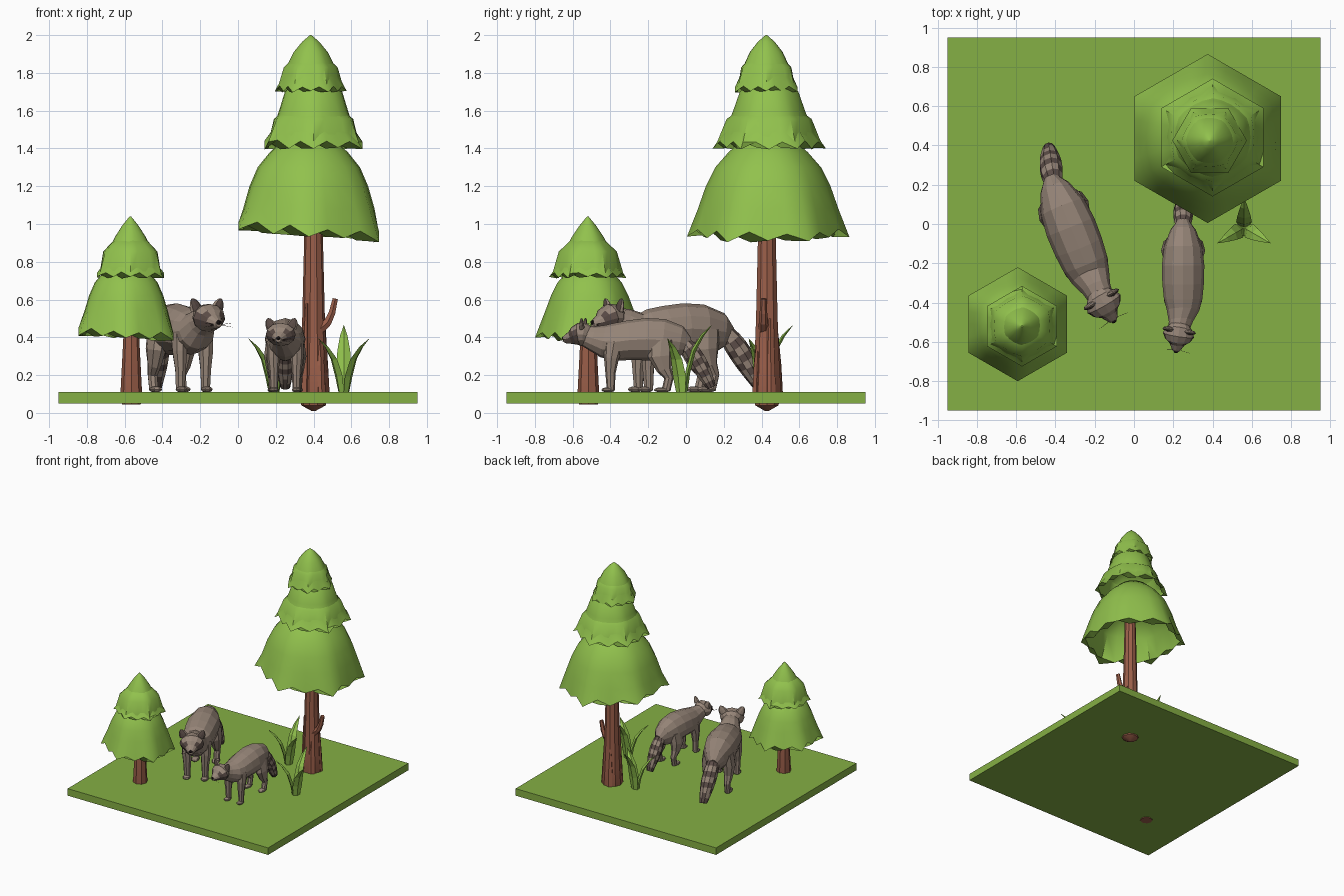
import bpy, bmesh, math, random
from math import sin, cos, pi, radians
from mathutils import Matrix, Vector

random.seed(4)
if "Cube" in bpy.data.objects:
    bpy.data.objects.remove(bpy.data.objects["Cube"])


def material(name, r, g, b):
    m = bpy.data.materials.new(name)
    m.use_nodes = True
    col = [(c / 255) ** 2.2 for c in (r, g, b)] + [1]
    m.diffuse_color = col
    m.node_tree.nodes["Principled BSDF"].inputs["Base Color"].default_value = col
    return m


leaf = material("leaf green", 144, 192, 78)
grass = material("ground green", 132, 174, 70)
bark = material("bark brown", 154, 95, 75)
fur = material("taupe fur", 150, 133, 120)
dark = material("dark fur", 92, 78, 73)
black = material("black", 35, 30, 30)


def place(name, bm, mats, matrix=Matrix(), smooth=None, rule=None):
    """Turn a bmesh into an object; rule(face) gives the material slot."""
    bmesh.ops.recalc_face_normals(bm, faces=bm.faces)
    bm.normal_update()
    for f in bm.faces:
        f.smooth = smooth is not None
        if rule:
            f.material_index = int(rule(f))
    bm.transform(matrix)
    me = bpy.data.meshes.new(name)
    bm.to_mesh(me)
    bm.free()
    for m in mats:
        me.materials.append(m)
    if smooth is not None:
        me.set_sharp_from_angle(angle=radians(smooth))
    ob = bpy.data.objects.new(name, me)
    bpy.context.collection.objects.link(ob)
    return ob


def skin(rings):
    """Join rings of points into a closed skin with capped ends."""
    bm = bmesh.new()
    rows = [[bm.verts.new(p) for p in ring] for ring in rings]
    n = len(rows[0])
    for a, b in zip(rows, rows[1:]):
        for i in range(n):
            j = (i + 1) % n
            bm.faces.new((a[i], a[j], b[j], b[i]))
    bm.faces.new(rows[0])
    bm.faces.new(rows[-1])
    return bm


def loft(sections, sides=12):
    """Elliptical sections (x, y, z, half width, half depth) along a path."""
    pts = [Vector(s[:3]) for s in sections]
    rings = []
    for k, s in enumerate(sections):
        tangent = pts[min(k + 1, len(pts) - 1)] - pts[max(k - 1, 0)]
        depth = tangent.cross(Vector((1, 0, 0))).normalized()
        rings.append([pts[k] + Vector((s[3] * cos(a), 0, 0)) + depth * s[4] * sin(a)
                      for a in (2 * pi * i / sides for i in range(sides))])
    return skin(rings)


def ball(x, y, z, sx, sy, sz):
    bm = bmesh.new()
    bmesh.ops.create_uvsphere(bm, u_segments=8, v_segments=6, radius=1)
    bm.transform(Matrix.Translation((x, y, z)) @ Matrix.Diagonal((sx, sy, sz, 1)))
    return bm


def turn(deg, axis="Z"):
    return Matrix.Rotation(radians(deg), 4, axis)


def at(x, y, z):
    return Matrix.Translation((x, y, z))


# Ground slab
bm = bmesh.new()
bmesh.ops.create_cube(bm, size=1)
place("ground", bm, [grass], at(0, 0, .08) @ Matrix.Diagonal((1.9, 1.9, .06, 1)))


# Foliage: round dome flaring to a jagged six-sided hem, hollow below
def tier(name, x, y, dome, rim, rim_z, jag, phase=30, tilt=0):
    n = 24
    angles = [2 * pi * i / n for i in range(n)]

    def hexed(a, blend):
        k = (a - radians(phase)) % (pi / 3) - pi / 6
        return 1 - blend * (1 - cos(pi / 6) / cos(k))

    def ring(r, z, blend):
        return [(r * hexed(a, blend) * cos(a), r * hexed(a, blend) * sin(a), z) for a in angles]

    rings = [ring(r, z, .6 * k / len(dome)) for k, (r, z) in enumerate(dome)]
    outer, inner = [], []
    for i, (px, py, pz) in enumerate(ring(rim, rim_z, 1)):
        wave = jag * (1 if i % 2 else -1) * random.uniform(.6, 1.2)
        outer.append((px, py, pz + wave + tilt * px))
        inner.append((px * .92, py * .92, pz - wave * .8 - .005 + tilt * px))
    height = dome[0][1] - rim_z
    rings += [outer, inner, ring(rim * .75, rim_z + height * .4, .5),
              ring(rim * .35, rim_z + height * .65, 0)]
    place(name, skin(rings), [leaf], at(x, y, 0), 50)


tier("tall_tree_lower_foliage", .375, .435,
     [(.12, 1.46), (.21, 1.38), (.28, 1.3), (.33, 1.2), (.372, 1.08)], .43, .96, .025, tilt=-.08)
tier("tall_tree_middle_foliage", .4, .44,
     [(.09, 1.76), (.155, 1.7), (.19, 1.6), (.23, 1.5)], .3, 1.42, .022)
tier("tall_tree_top_foliage", .385, .425,
     [(.004, 2), (.045, 1.965), (.09, 1.91), (.125, 1.84), (.155, 1.77)], .19, 1.715, .016, phase=0)
tier("small_tree_lower_foliage", -.592, -.51,
     [(.1, .77), (.17, .69), (.205, .62), (.235, .54)], .29, .415, .02, tilt=-.06)
tier("small_tree_top_foliage", -.57, -.52,
     [(.004, 1.04), (.045, .99), (.085, .93), (.12, .86), (.15, .79)], .205, .73, .014)

# Trunks
place("tall_tree_trunk", loft([(0, 0, .01, .01, .01), (0, 0, .04, .065, .065), (0, 0, .11, .08, .08),
                               (0, 0, .25, .07, .07), (0, 0, .5, .06, .06), (0, 0, .95, .049, .049),
                               (0, 0, 1.3, .04, .04)], 10), [bark], at(.4, .428, 0), 35)
place("small_tree_trunk", loft([(0, 0, .045, .05, .05), (0, 0, .11, .057, .057), (0, 0, .4, .042, .042),
                                (0, 0, .65, .035, .035)], 8), [bark], at(-.565, -.517, 0), 35)
place("tall_tree_branch", loft([(0, .03, .44, .03, .03), (0, .075, .48, .024, .024),
                                (0, .098, .53, .02, .02), (0, .115, .605, .016, .016)], 6),
      [bark], at(.4, .41, 0) @ turn(-90))
for i, (angle, top) in enumerate([(20, .42), (140, .58), (215, .38), (290, .5)]):
    place(f"bark_ridge_{i + 1}", loft([(0, .075, .09, .025, .014), (0, .068, .25, .022, .012),
                                       (0, .056, top, .008, .008)], 5), [bark],
          at(.4, .428, 0) @ turn(angle))

# Grass clumps of three arching blades
for c, (x, y) in enumerate([(.56, -.02), (.19, .41)]):
    for b, (angle, tall) in enumerate([(0, 1.12), (120, .9), (240, .9)]):
        blade = loft([(0, .015, 0, .028, .012), (0, .03, .1, .04, .013), (0, .06, .2, .034, .012),
                      (0, .105, .27, .02, .008), (0, .155, .32, .001, .001)], 4)
        place(f"grass_clump_{c + 1}_blade_{b + 1}", blade, [leaf],
              at(x, y, .105) @ turn(angle) @ Matrix.Diagonal((1, 1, tall, 1)))


# Raccoons, facing -y in their own space
def raccoon(tag, origin, heading, size, head_at, head_yaw, tail_bend):
    base = at(*origin) @ turn(heading) @ Matrix.Scale(size, 4)

    def part(name, bm, mats=(fur,), matrix=Matrix(), rule=None):
        place(f"{tag}_{name}", bm, mats, base @ matrix, rule=rule)

    hx, hy, hz = head_at
    part("body", loft([(0, .265, .25, .03, .04), (0, .22, .265, .065, .085), (0, .13, .275, .098, .112),
                       (0, .04, .28, .108, .112), (0, -.05, .275, .106, .105), (0, -.13, .265, .098, .1),
                       (0, -.19, .27, .083, .086), (hx / 2, -.245, hz - .015, .062, .066),
                       (hx, hy + .01, hz, .052, .052)]))

    # Banded tail
    steps = 9
    tail = []
    for k in range(steps + 1):
        t = k / steps
        r = .026 + .024 * sin(pi * t ** .8)
        tail.append((tail_bend * t, .2 + .185 * t ** .7, .29 - .265 * t, r, r))
    part("tail", loft(tail, 10), (fur, dark),
         rule=lambda f: int((.29 - f.calc_center_median().z) / .265 * steps) % 2 == 0)

    # Legs and paws
    for side, s in (("left", 1), ("right", -1)):
        part(f"{side}_front_leg", loft([(.058 * s, -.13, .27, .04, .055), (.062 * s, -.145, .18, .034, .04),
                                        (.06 * s, -.15, .1, .025, .027), (.06 * s, -.148, .01, .021, .021)], 8))
        part(f"{side}_hind_leg", loft([(.06 * s, .12, .28, .04, .07), (.07 * s, .115, .19, .042, .066),
                                       (.07 * s, .135, .12, .03, .04), (.068 * s, .16, .075, .022, .025),
                                       (.068 * s, .145, .01, .021, .023)], 8))
        part(f"{side}_front_paw", ball(.06 * s, -.162, .012, .025, .036, .014))
        part(f"{side}_hind_paw", ball(.068 * s, .125, .012, .026, .045, .014))

    # Head with a dark eye mask
    head = at(*head_at) @ turn(head_yaw)

    def mask(f):
        c = f.calc_center_median()
        return -.07 < c.y < -.015 and abs(c.x) > .014 and -.03 < c.z < .022

    part("head", loft([(0, .05, -.005, .042, .046), (0, .02, .005, .068, .061), (0, -.01, .005, .08, .062),
                       (0, -.035, -.003, .066, .05), (0, -.055, -.012, .04, .035),
                       (0, -.085, -.02, .023, .022), (0, -.095, -.02, .015, .015)]), (fur, dark), head, mask)
    part("nose", ball(0, -.094, -.014, .012, .01, .01), (black,), head)
    for side, s in (("left", 1), ("right", -1)):
        part(f"{side}_eye", ball(.033 * s, -.05, .006, .008, .007, .008), (black,), head)
        part(f"{side}_ear", loft([(0, 0, 0, .03, .014), (0, 0, .025, .026, .011), (0, 0, .045, .015, .007),
                                  (0, 0, .053, .004, .003)], 8), (fur, dark),
             head @ at(.052 * s, .012, .042) @ turn(25 * s, "Y"), lambda f: f.normal.y < -.8)
        for w in (-8, 10):
            part(f"{side}_whisker_{w + 9}", loft([(0, 0, 0, .0015, .0015), (0, -.06, .0, .0007, .0007)], 3),
                 (dark,), head @ at(.012 * s, -.085, -.025) @ turn(82 * s) @ turn(w, "X"))


raccoon("large_raccoon", (-.305, -.06, .11), 22, 1.2, (.008, -.305, .322), 8, .04)
raccoon("small_raccoon", (.25, -.25, .11), 0, 1, (-.022, -.305, .3), -9, 0)
